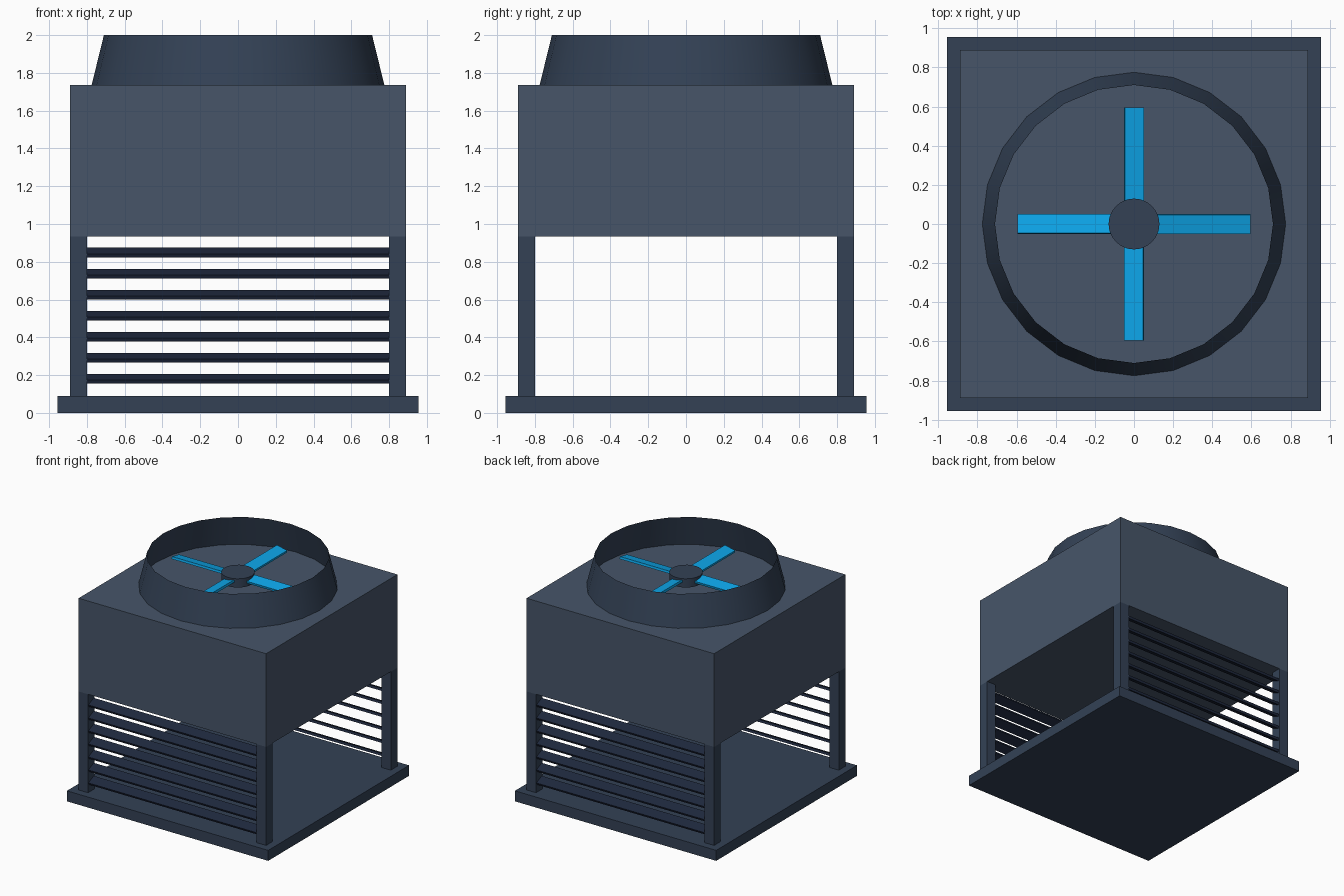
import bpy
import bmesh
import math
from mathutils import Matrix

if "Cube" in bpy.data.objects:
    bpy.data.objects.remove(bpy.data.objects["Cube"])


def material(name, rgb):
    m = bpy.data.materials.new(name)
    m.diffuse_color = (*rgb, 1)
    m.use_nodes = True
    m.node_tree.nodes["Principled BSDF"].inputs["Base Color"].default_value = m.diffuse_color
    return m


CASING = material("casing", (0.063, 0.091, 0.141))
FRAME = material("frame", (0.033, 0.053, 0.091))
LOUVRE = material("louvre", (0.013, 0.021, 0.046))
BLUE = material("blade_blue", (0.004, 0.376, 0.812))


def finish(name, bm, mat):
    mesh = bpy.data.meshes.new(name)
    bm.to_mesh(mesh)
    bm.free()
    mesh.materials.append(mat)
    obj = bpy.data.objects.new(name, mesh)
    bpy.context.collection.objects.link(obj)
    return obj


def box(name, size, matrix, mat):
    bm = bmesh.new()
    bmesh.ops.create_cube(bm, size=1, matrix=matrix @ Matrix.Diagonal((*size, 1)))
    return finish(name, bm, mat)


def cone(name, r1, r2, z1, z2, mat, capped):
    bm = bmesh.new()
    bmesh.ops.create_cone(bm, cap_ends=capped, segments=24, radius1=r1, radius2=r2,
                          depth=z2 - z1, matrix=Matrix.Translation((0, 0, (z1 + z2) / 2))
                          @ Matrix.Rotation(math.pi / 2, 4, 'Z'))
    obj = finish(name, bm, mat)
    bpy.context.view_layer.objects.active = obj
    obj.select_set(True)
    bpy.ops.object.shade_smooth_by_angle(angle=math.radians(40))
    obj.select_set(False)
    return obj


def at(x, y, z):
    return Matrix.Translation((x, y, z))


# Base tray and upper casing
box("base_tray", (1.91, 1.91, 0.09), at(0, 0, 0.045), FRAME)
box("upper_casing", (1.78, 1.78, 0.80), at(0, 0, 1.335), CASING)

# Corner posts
for sx, side in ((-1, "left"), (1, "right")):
    for sy, end in ((-1, "front"), (1, "back")):
        box(f"{end}_{side}_post", (0.09, 0.09, 0.845),
            at(sx * 0.845, sy * 0.845, 0.5125), FRAME)

# Tilted louvres on front and back, outer edge low
for turn, end in ((0, "front"), (math.pi, "back")):
    for i in range(7):
        m = (Matrix.Rotation(turn, 4, 'Z') @ at(0, -0.845, 0.18 + i * 0.1115)
             @ Matrix.Rotation(0.42, 4, 'X'))
        box(f"{end}_louvre_{i + 1}", (1.60, 0.08, 0.02), m, LOUVRE)

# Open fan shroud and hub
cone("fan_shroud", 0.775, 0.71, 1.735, 2.0, FRAME, False)
cone("fan_hub", 0.13, 0.13, 1.785, 1.86, FRAME, True)

# Four pitched fan blades
for i in range(4):
    m = (Matrix.Rotation(i * math.pi / 2, 4, 'Z') @ at(0.345, 0, 1.83)
         @ Matrix.Rotation(0.2, 4, 'X'))
    box(f"fan_blade_{i + 1}", (0.50, 0.10, 0.02), m, BLUE)
